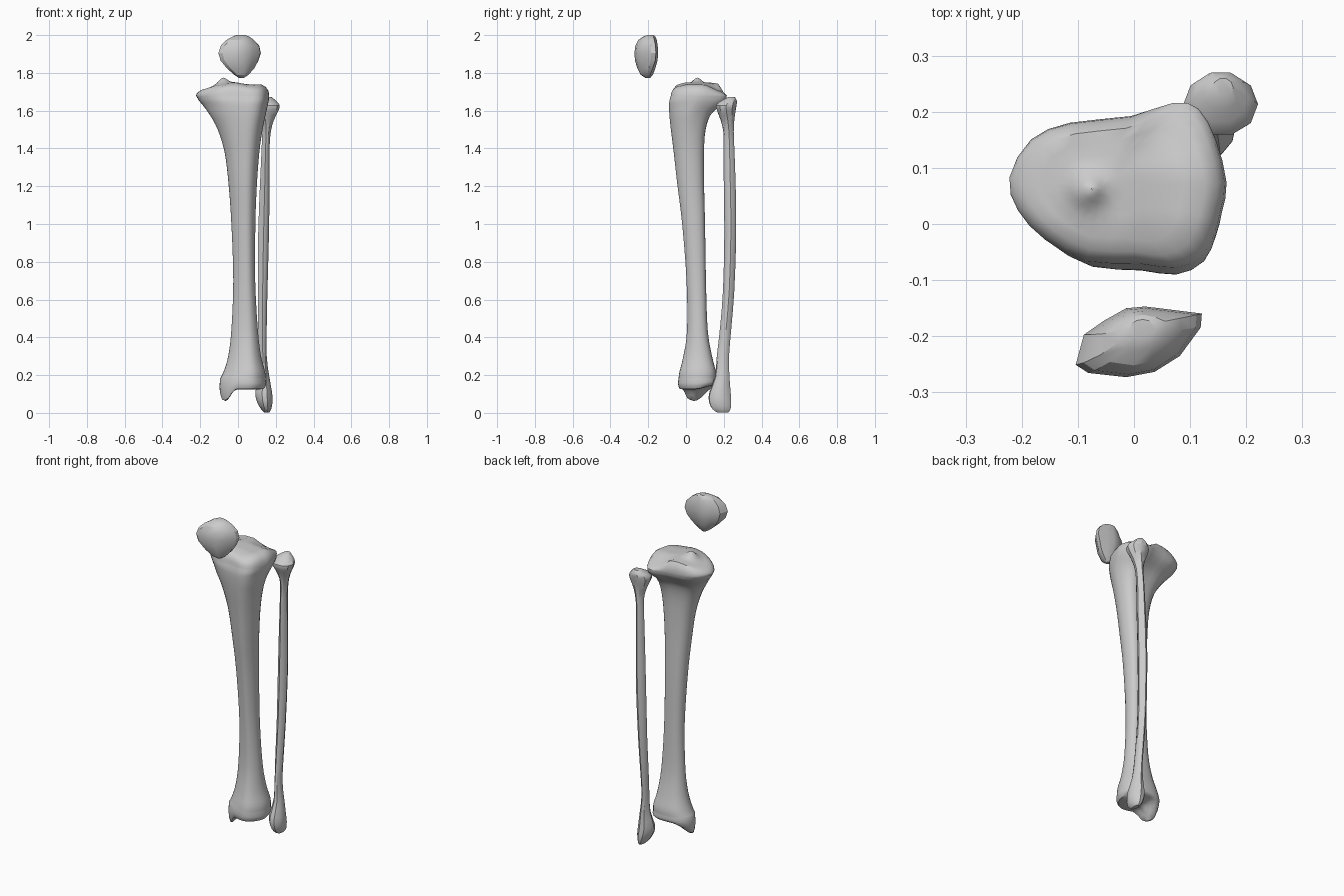
import bpy, bmesh, math
from mathutils import Vector


def spline(a, b, c, d, t):
    return [0.5 * (2 * q + (r - p) * t + (2 * p - 5 * q + 4 * r - s) * t * t
                   + (3 * q - p - 3 * r + s) * t ** 3) for p, q, r, s in zip(a, b, c, d)]


def smooth_rows(rows, n):
    out, last = [], len(rows) - 1
    for i in range(last):
        a, d = rows[max(i - 1, 0)], rows[min(i + 2, last)]
        out += [spline(a, rows[i], rows[i + 1], d, k / n) for k in range(n)]
    return out + [list(rows[-1])]


def smooth_loop(pts, n):
    m = len(pts)
    return [spline(pts[i - 1], pts[i], pts[(i + 1) % m], pts[(i + 2) % m], k / n)
            for i in range(m) for k in range(n)]


def section(row, shape_a, shape_b, n):
    """Row = z, x min, x max, y min, y max, blend from shape_a to shape_b."""
    z, x0, x1, y0, y1, w = row
    loop = smooth_loop([(a[0] + (b[0] - a[0]) * w, a[1] + (b[1] - a[1]) * w)
                        for a, b in zip(shape_a, shape_b)], n)
    return [Vector(((x0 + x1) / 2 + px * (x1 - x0) / 2,
                    (y0 + y1) / 2 + py * (y1 - y0) / 2, z)) for px, py in loop]


def shrink(ring, centre, steps, height):
    """Close an end with ever smaller rings lying on a height function."""
    out, z0 = [], ring[0].z
    for s, k in steps:
        new = []
        for p in ring:
            x = centre[0] + (p.x - centre[0]) * s
            y = centre[1] + (p.y - centre[1]) * s
            new.append(Vector((x, y, z0 + (height(x, y) - z0) * k)))
        out.append(new)
    return out


def build(name, rings, angle):
    bm = bmesh.new()
    vs = [[bm.verts.new(p) for p in r] for r in rings]
    n = len(vs[0])
    for lo, hi in zip(vs, vs[1:]):
        for i in range(n):
            j = (i + 1) % n
            bm.faces.new((lo[i], lo[j], hi[j], hi[i]))
    bm.faces.new(vs[0][::-1])
    bm.faces.new(vs[-1])
    bmesh.ops.recalc_face_normals(bm, faces=bm.faces)
    me = bpy.data.meshes.new(name)
    bm.to_mesh(me)
    bm.free()
    ob = bpy.data.objects.new(name, me)
    bpy.context.collection.objects.link(ob)
    bpy.ops.object.select_all(action='DESELECT')
    ob.select_set(True)
    bpy.context.view_layer.objects.active = ob
    bpy.ops.object.shade_smooth_by_angle(angle=math.radians(angle))


def ramp(v, a, b):
    t = min(max((v - a) / (b - a), 0), 1)
    return t * t * (3 - 2 * t)


# Shin bone: triangular shaft flaring into a kidney-shaped plateau
shaft = [(1, .1), (.95, .5), (.75, .85), (.4, 1), (0, 1), (-.4, .95), (-.75, .75), (-.97, .35),
         (-.98, -.05), (-.82, -.4), (-.5, -.72), (-.1, -.93), (.25, -1), (.55, -.9), (.8, -.6), (.95, -.25)]
plateau = [(1, .04), (.9, .56), (.74, .93), (.51, 1), (.12, .84), (-.44, .76), (-.8, .56), (-1, .1),
           (-.92, -.3), (-.67, -.65), (-.29, -.92), (.2, -.95), (.55, -1), (.8, -.85), (.91, -.55), (.96, -.3)]
shin_rows = [(.18, -.095, .146, -.04, .158, 0), (.22, -.076, .143, -.034, .157, 0),
             (.30, -.052, .122, -.014, .137, 0), (.44, -.035, .105, .006, .114, 0),
             (.70, -.025, .091, .003, .105, 0), (1.0, -.035, .092, -.02, .1, 0),
             (1.21, -.05, .1, -.046, .095, .05), (1.38, -.071, .113, -.065, .095, .15),
             (1.50, -.108, .13, -.08, .104, .4), (1.58, -.152, .147, -.088, .132, .7),
             (1.63, -.188, .158, -.09, .188, .9), (1.655, -.208, .163, -.087, .21, 1),
             (1.68, -.222, .165, -.08, .216, 1)]


def ankle_height(x, y):
    peg = ramp(-x, .01, .065) * (1 - .75 * ramp(y, .04, .15))
    return .125 - .062 * peg + .02 * ramp(y, .05, .15)


def knee_height(x, y):
    spine = .034 * math.exp(-((x + .08) ** 2 + (y - .06) ** 2) / .0009)
    drop = .3 * max(0, -.1 - x) + .45 * max(0, y - .1) * ramp(x, -.05, .06) + .25 * max(0, -y)
    ridge = .012 * math.exp(-((x + .02) / .05) ** 2)
    return 1.738 + spine + ridge - drop


body = [section(r, shaft, plateau, 2) for r in smooth_rows(shin_rows, 3)]
bottom = shrink(body[0], (.02, .055),
                [(1.03, .4), (1, .72), (.93, .95), (.8, 1), (.6, 1), (.4, 1), (.2, 1), (.05, 1)], ankle_height)
top = shrink(body[-1], (-.06, .065),
             [(.985, .4), (.93, .75), (.83, 1), (.66, 1), (.48, 1), (.33, 1), (.2, 1), (.1, 1), (.03, 1)],
             knee_height)
build("shin_bone", bottom[::-1] + body + top, 40)

# Calf bone: thin angular shaft with a knob at each end
blade = [(1, .1), (.72, .62), (.1, 1), (-.5, .75), (-.9, .25), (-1, -.2),
         (-.5, -.55), (0, -1), (.5, -.8), (.85, -.35)]
knob = [(math.cos(i * math.tau / 10), math.sin(i * math.tau / 10)) for i in range(10)]
calf_rows = [(.002, .14, .165, .165, .225, 1), (.02, .122, .176, .138, .238, .9),
             (.06, .1, .183, .119, .242, .8), (.11, .092, .18, .122, .238, .6),
             (.19, .108, .166, .152, .231, .4), (.30, .112, .152, .163, .228, .1),
             (.45, .107, .152, .18, .24, 0), (.65, .105, .156, .196, .256, 0),
             (.95, .107, .164, .203, .266, 0), (1.2, .116, .167, .2, .263, 0),
             (1.4, .125, .167, .199, .256, 0), (1.49, .127, .174, .197, .253, .2),
             (1.55, .115, .19, .182, .257, .6), (1.6, .094, .214, .162, .265, 1),
             (1.628, .088, .221, .157, .27, 1), (1.65, .105, .204, .18, .272, 1),
             (1.673, .14, .177, .225, .26, 1)]
build("calf_bone", [section(r, blade, knob, 1) for r in smooth_rows(calf_rows, 2)], 32)

# Kneecap: wedge-shaped in plan, pointed at the bottom
wedge = [(1, .8), (.55, .9), (.1, 1), (-.2, .95), (-.55, .6), (-.87, .2), (-1, -.65), (-.8, -.88),
         (-.2, -1), (.25, -.85), (.65, -.4), (.98, .4)]
oval = [(math.cos(i * math.tau / 12 + .5), math.sin(i * math.tau / 12 + .5)) for i in range(12)]
cap_rows = [(1.773, .005, .03, -.215, -.19, 1), (1.79, -.022, .056, -.24, -.175, .7),
            (1.825, -.062, .088, -.258, -.162, .3), (1.865, -.092, .108, -.27, -.151, 0),
            (1.905, -.104, .121, -.273, -.147, 0), (1.945, -.09, .112, -.268, -.15, 0),
            (1.975, -.062, .085, -.252, -.155, .2), (1.993, -.03, .058, -.225, -.162, .5),
            (2.0, -.008, .038, -.205, -.17, 1)]
build("kneecap", [section(r, wedge, oval, 1) for r in smooth_rows(cap_rows, 1)], 25)
